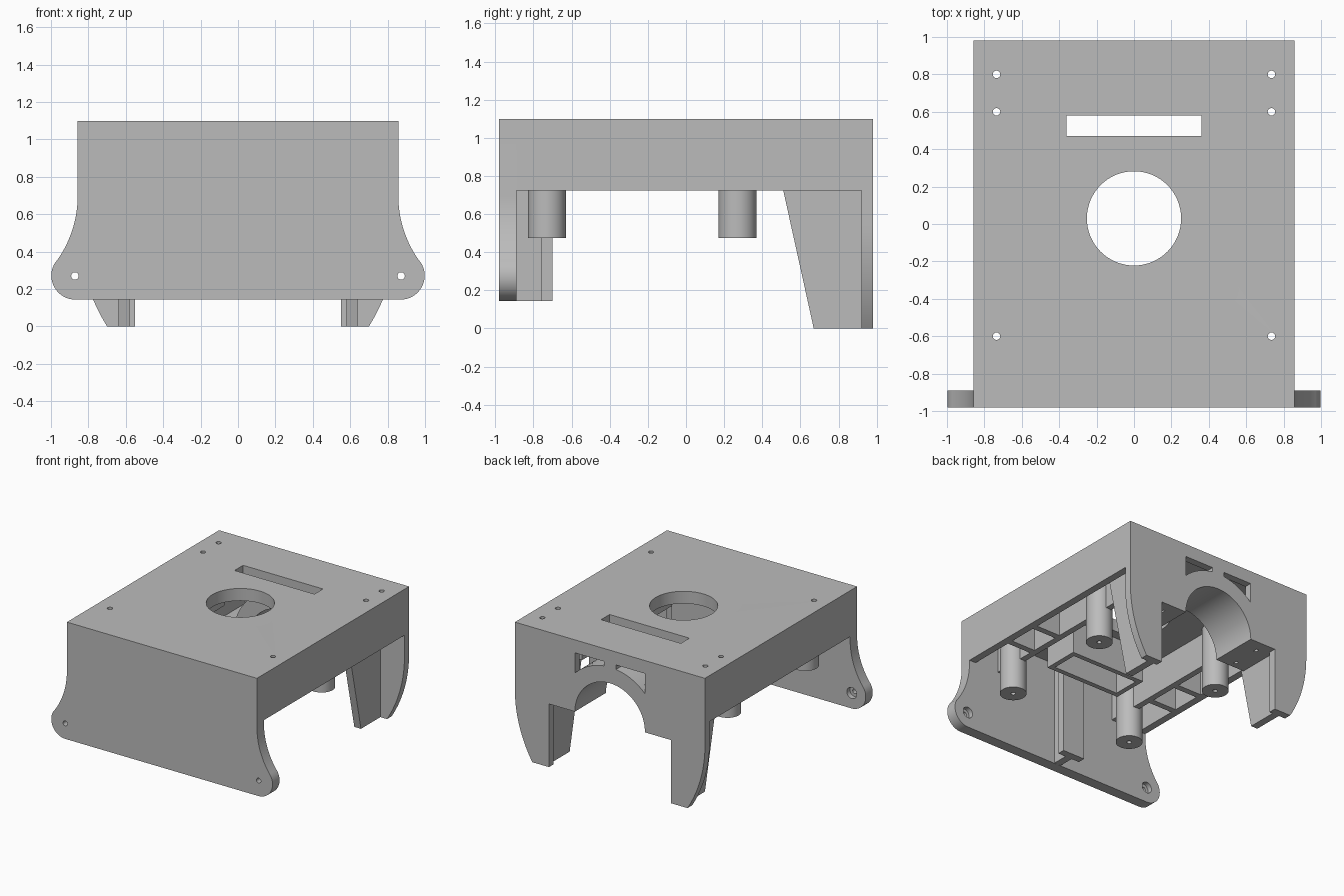
import bpy, bmesh
from math import sin, cos, radians, sqrt
from mathutils import Matrix

if "Cube" in bpy.data.objects:
    bpy.data.objects.remove(bpy.data.objects["Cube"])

GREY = (0.5, 0.5, 0.5, 1)
mat = bpy.data.materials.new("plain grey")
mat.use_nodes = True
mat.diffuse_color = GREY
mat.node_tree.nodes["Principled BSDF"].inputs["Base Color"].default_value = GREY

# For each extrusion axis, the world directions of profile u, profile v and depth
AXES = {
    "x": Matrix(((0, 0, 1, 0), (1, 0, 0, 0), (0, 1, 0, 0), (0, 0, 0, 1))),
    "y": Matrix(((1, 0, 0, 0), (0, 0, -1, 0), (0, 1, 0, 0), (0, 0, 0, 1))),
    "z": Matrix.Identity(4),
}


def arc(cx, cy, r, start, end, n=24):
    """Points along an arc, angles in degrees."""
    angles = [radians(start + (end - start) * i / n) for i in range(n + 1)]
    return [(cx + r * cos(a), cy + r * sin(a)) for a in angles]


def circle(cx, cy, r, n=24):
    return arc(cx, cy, r, 0, 360, n)[:-1]


def rect(u0, u1, v0, v1):
    return [(u0, v0), (u1, v0), (u1, v1), (u0, v1)]


def mirrored(half):
    """Close a half outline by reflecting it across u = 0."""
    return half + [(-u, v) for u, v in reversed(half)]


def panel(name, loops, lo, hi, axis):
    """Extrude an outline with holes from lo to hi along an axis."""
    curve = bpy.data.curves.new(name, "CURVE")
    curve.dimensions = "2D"
    curve.fill_mode = "BOTH"
    curve.extrude = (hi - lo) / 2
    for loop in loops:
        spline = curve.splines.new("POLY")
        spline.points.add(len(loop) - 1)
        for point, (u, v) in zip(spline.points, loop):
            point.co = (u, v, 0, 1)
        spline.use_cyclic_u = True
    helper = bpy.data.objects.new(name + " outline", curve)
    bpy.context.collection.objects.link(helper)
    graph = bpy.context.evaluated_depsgraph_get()
    mesh = bpy.data.meshes.new_from_object(helper.evaluated_get(graph))
    bpy.data.objects.remove(helper)
    bpy.data.curves.remove(curve)

    middle = (lo + hi) / 2 * (-1 if axis == "y" else 1)
    mesh.transform(AXES[axis] @ Matrix.Translation((0, 0, middle)))
    bm = bmesh.new()
    bm.from_mesh(mesh)
    bmesh.ops.remove_doubles(bm, verts=bm.verts, dist=1e-5)
    bmesh.ops.recalc_face_normals(bm, faces=bm.faces)
    bm.to_mesh(mesh)
    bm.free()
    mesh.materials.clear()
    mesh.materials.append(mat)
    obj = bpy.data.objects.new(name, mesh)
    bpy.context.collection.objects.link(obj)
    bpy.ops.object.select_all(action="DESELECT")
    obj.select_set(True)
    bpy.context.view_layer.objects.active = obj
    bpy.ops.object.shade_smooth_by_angle(angle=radians(30))
    return obj


W, D = 0.857, 0.98           # half width and half depth
TOP, ROOF, RIM = 1.1, 1.0, 0.725
SIDES = ((1, "left"), (-1, "right"))

# Top plate with round opening, slot and screw holes
holes = [circle(s * 0.735, y, 0.02) for s, _ in SIDES for y in (0.8, 0.6, -0.6)]
panel("top_plate", [rect(-W, W, -D, D), circle(0, 0.03, 0.252, 64),
                    rect(-0.36, 0.36, 0.47, 0.58)] + holes, ROOF, TOP, "z")

# Front plate with flared, rounded ears; the screw holes are wider on the inside
flare = arc(1.455, 0.7, 0.598, 180, 216.3)
ear = arc(0.87, 0.272, 0.128, 36.3, -90)
front = mirrored([(W, ROOF)] + flare + ear)
for name, radius, y0, y1 in (("front_plate", 0.02, -D, -0.93),
                             ("front_plate_inner", 0.045, -0.93, -0.89)):
    panel(name, [front] + [circle(s * 0.872, 0.27, radius) for s, _ in SIDES],
          y0, y1, "y")

# Back plate: two curved legs, an arch and two windows above it
ARCH, SPRING, OUTER = 0.316, 0.515, 0.446
leg = arc(W - 1.04, 0.55, 1.04, 0, -31.93)
half = [(W, ROOF)] + leg + [(0.55, 0), (0.55, SPRING)] + arc(0, SPRING, ARCH, 0, 90)[:-1]
crown = [(0, SPRING + ARCH)]
back = half + crown + [(-u, v) for u, v in reversed(half)]
windows = []
for s, _ in SIDES:
    low = [(0.055 + 0.26 * i / 10) for i in range(11)]
    windows.append([(s * 0.315, 0.994), (s * 0.055, 0.994)]
                   + [(s * u, SPRING + sqrt(OUTER ** 2 - u ** 2)) for u in low])
panel("back_plate", [back] + windows, 0.92, D, "y")

# Half-round cradle behind the arch
panel("cradle", [arc(0, SPRING, ARCH, 0, 180, 48) + arc(0, SPRING, OUTER, 180, 0, 48)],
      0.58, 0.92, "y")

for s, side in SIDES:
    def across(a, b):
        return sorted((s * a, s * b))

    # Side skirt
    panel(side + "_skirt", [rect(-0.89, 0.92, RIM, ROOF)], *across(W - 0.06, W), "x")

    # Gusset stiffening the back leg
    panel(side + "_leg_gusset", [[(0.45, ROOF), (0.51, RIM), (0.67, 0), (0.92, 0),
                                  (0.92, ROOF)]], *across(0.58, 0.64), "x")

    # Cradle foot with two screw holes
    panel(side + "_cradle_foot", [rect(*across(0.40, 0.58), 0.58, 0.92),
                                  circle(s * 0.45, 0.875, 0.02),
                                  circle(s * 0.45, 0.64, 0.02)], SPRING, 0.6, "z")

    # Mounting posts
    for y, place in ((-0.73, "front"), (0.27, "back")):
        panel(f"{side}_{place}_post", [circle(s * 0.565, y, 0.1, 40),
                                       circle(s * 0.565, y, 0.018)], 0.475, ROOF, "z")

    # Long inner rail and its cross ribs
    for y0, y1 in ((-0.89, -0.8), (-0.66, 0.2), (0.34, 0.58)):
        panel(side + "_rail", [rect(y0, y1, RIM, ROOF)], *across(0.53, 0.58), "x")
    for y in (-0.49, -0.2):
        panel(side + "_cross_rib", [rect(*across(0.58, W - 0.06), RIM, ROOF)],
              y - 0.025, y + 0.025, "y")

    # Side wall of the inner frame
    panel(side + "_frame_wall", [rect(-0.6, -0.3, RIM, ROOF)], *across(0.30, 0.34), "x")

# Inner frame end walls
for y in (-0.6, -0.34):
    panel("frame_end_wall", [rect(-0.3, 0.3, RIM, ROOF)], y, y + 0.04, "y")

# T-shaped stiffener behind the front plate
panel("front_rib_stem", [rect(-0.03, 0.03, -0.89, -0.76)], 0.145, ROOF, "z")
panel("front_rib_flange", [rect(-0.1, 0.1, -0.76, -0.70)], 0.145, ROOF, "z")
